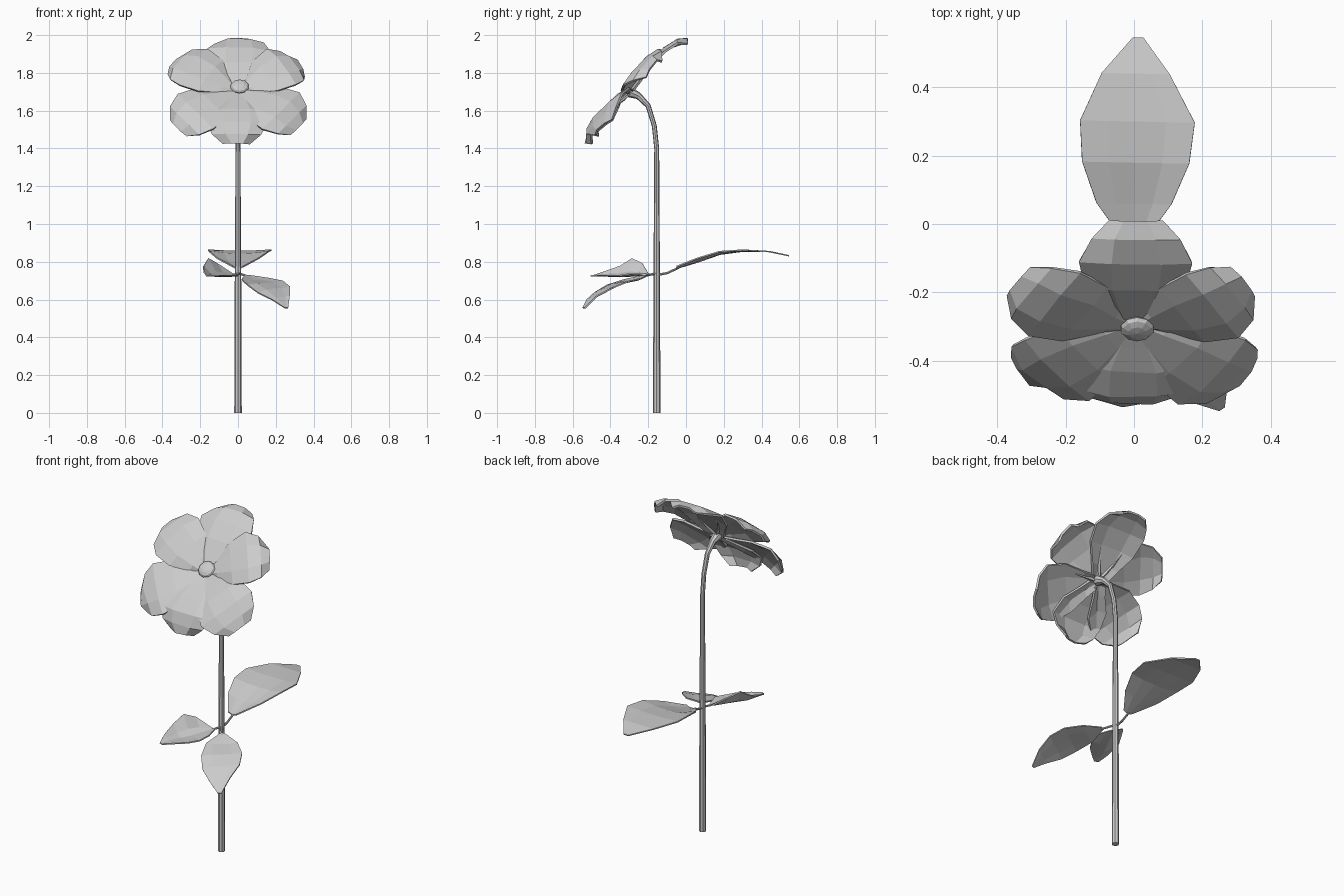
import bpy, bmesh, math, random
from mathutils import Vector, Matrix

if "Cube" in bpy.data.objects:
    bpy.data.objects.remove(bpy.data.objects["Cube"])

random.seed(4)


def sheet(name, rows, thickness):
    """Thin solid skin over a grid of points."""
    bm = bmesh.new()
    grid = [[bm.verts.new(p) for p in row] for row in rows]
    for a, b in zip(grid, grid[1:]):
        for i in range(len(a) - 1):
            bm.faces.new((a[i], a[i + 1], b[i + 1], b[i]))
    bmesh.ops.recalc_face_normals(bm, faces=bm.faces)
    me = bpy.data.meshes.new(name)
    bm.to_mesh(me)
    bm.free()
    ob = bpy.data.objects.new(name, me)
    bpy.context.collection.objects.link(ob)
    mod = ob.modifiers.new("thickness", 'SOLIDIFY')
    mod.thickness = thickness
    mod.offset = 0
    return ob


def tube(name, points):
    """Eight-sided tapering tube; points are (x, y, z, radius)."""
    cu = bpy.data.curves.new(name, 'CURVE')
    cu.dimensions = '3D'
    cu.bevel_depth = 1
    cu.bevel_resolution = 2
    cu.use_fill_caps = True
    sp = cu.splines.new('POLY')
    sp.points.add(len(points) - 1)
    for p, (x, y, z, r) in zip(sp.points, points):
        p.co = (x, y, z, 1)
        p.radius = r
    sp.use_smooth = False
    ob = bpy.data.objects.new(name, cu)
    bpy.context.collection.objects.link(ob)
    return ob


# Stem, bending forward under the bloom and flaring into it
tube("stem", [(0, -.155, 0, .02), (0, -.155, .75, .017), (0, -.155, 1.4, .013),
              (0, -.168, 1.52, .013), (0, -.2, 1.625, .014),
              (0, -.25, 1.677, .018), (0, -.30, 1.70, .03)])

# Bloom frame: tilted plane with U across, V up the face, N out of it
O = Vector((0, -.315, 1.715))
U = Vector((1, 0, 0))
V = Vector((0, .70, .714))
N = Vector((0, -.714, .70))

# Petal stations: fraction of length, half width, height above the plane
STATIONS = [(.05, .025, -.012), (.2, .065, 0), (.45, .14, .022),
            (.72, .165, .032), (.9, .135, .012), (1, .075, -.02)]


def petal(name, angle, length, width, lift, base):
    a = math.radians(angle)
    along = U * math.cos(a) + V * math.sin(a)
    across = U * -math.sin(a) + V * math.cos(a)
    rows = []
    for f, w, h in STATIONS:
        row = []
        w = w * width + base * max(0, .6 - f)
        for t in (-1, -.45, .45, 1):
            j = random.uniform(-.006, .006) * f
            rr = f * length - .015 * t * t * f + j
            hh = h + lift * f - .018 * t * t + j
            row.append(O + along * rr + across * (w * t + j) + N * hh)
        rows.append(row)
    sheet(name, rows, .012)


for args in [("petal_top", 89, .415, .98, -.025, .06),
             ("petal_upper_right", 30, .38, .92, .01, 0),
             ("petal_lower_right", -36, .405, 1, -.02, .03),
             ("petal_bottom", -91, .355, .96, -.03, .06),
             ("petal_lower_left", 216, .40, .96, -.03, .02),
             ("petal_upper_left", 150, .395, .92, .012, 0)]:
    petal(*args)

# Button at the centre of the bloom
bm = bmesh.new()
bmesh.ops.create_uvsphere(bm, u_segments=10, v_segments=6, radius=1)
frame = Matrix((U, V, N)).transposed().to_4x4()
bm.transform(Matrix.Translation(O + N * .004 + V * .015 + U * .009) @ frame
             @ Matrix.Diagonal((.05, .048, .02, 1)))
me = bpy.data.meshes.new("flower_centre")
bm.to_mesh(me)
bm.free()
bpy.context.collection.objects.link(bpy.data.objects.new("flower_centre", me))


def leaf(name, stations):
    """stations: midrib x, y, z, half width, left edge lift, right edge lift."""
    first, last = Vector(stations[0][:2]), Vector(stations[-1][:2])
    d = (last - first).normalized()
    left = Vector((-d.y, d.x, 0))
    rows = []
    for x, y, z, w, ll, rl in stations:
        c = Vector((x, y, z))
        rows.append([c + left * w * t + Vector((0, 0, lift * t * t))
                     for t, lift in ((1, ll), (.5, ll), (0, 0), (-.5, rl), (-1, rl))])
    sheet(name, rows, .007)


# Three leaves and their stalks
leaf("leaf_back", [(0, -.05, .765, .03, .01, .01), (0, .06, .798, .11, .02, .02),
                   (.005, .18, .84, .157, .014, .014), (.01, .3, .856, .168, .006, .006),
                   (.005, .44, .854, .10, 0, 0), (.012, .545, .832, .016, 0, 0)])
leaf("leaf_front_right", [(.045, -.21, .728, .012, 0, 0), (.09, -.28, .7, .085, .012, .005),
                          (.145, -.36, .685, .11, .012, -.01), (.19, -.43, .655, .1, .012, -.02),
                          (.228, -.495, .608, .055, .015, -.01), (.257, -.54, .555, .01, 0, 0)])
leaf("leaf_front_left", [(-.02, -.20, .733, .01, 0, 0), (-.05, -.26, .727, .07, .01, .065),
                         (-.08, -.32, .722, .085, .005, .095), (-.11, -.38, .722, .08, .005, .055),
                         (-.14, -.45, .727, .045, 0, .02), (-.155, -.5, .725, .012, 0, 0)])
tube("stalk_back", [(0, -.155, .73, .007), (0, -.1, .74, .006), (0, -.04, .768, .006)])
tube("stalk_front_right", [(0, -.155, .74, .007), (.05, -.22, .724, .005)])
tube("stalk_front_left", [(0, -.155, .735, .007), (-.025, -.21, .731, .005)])
